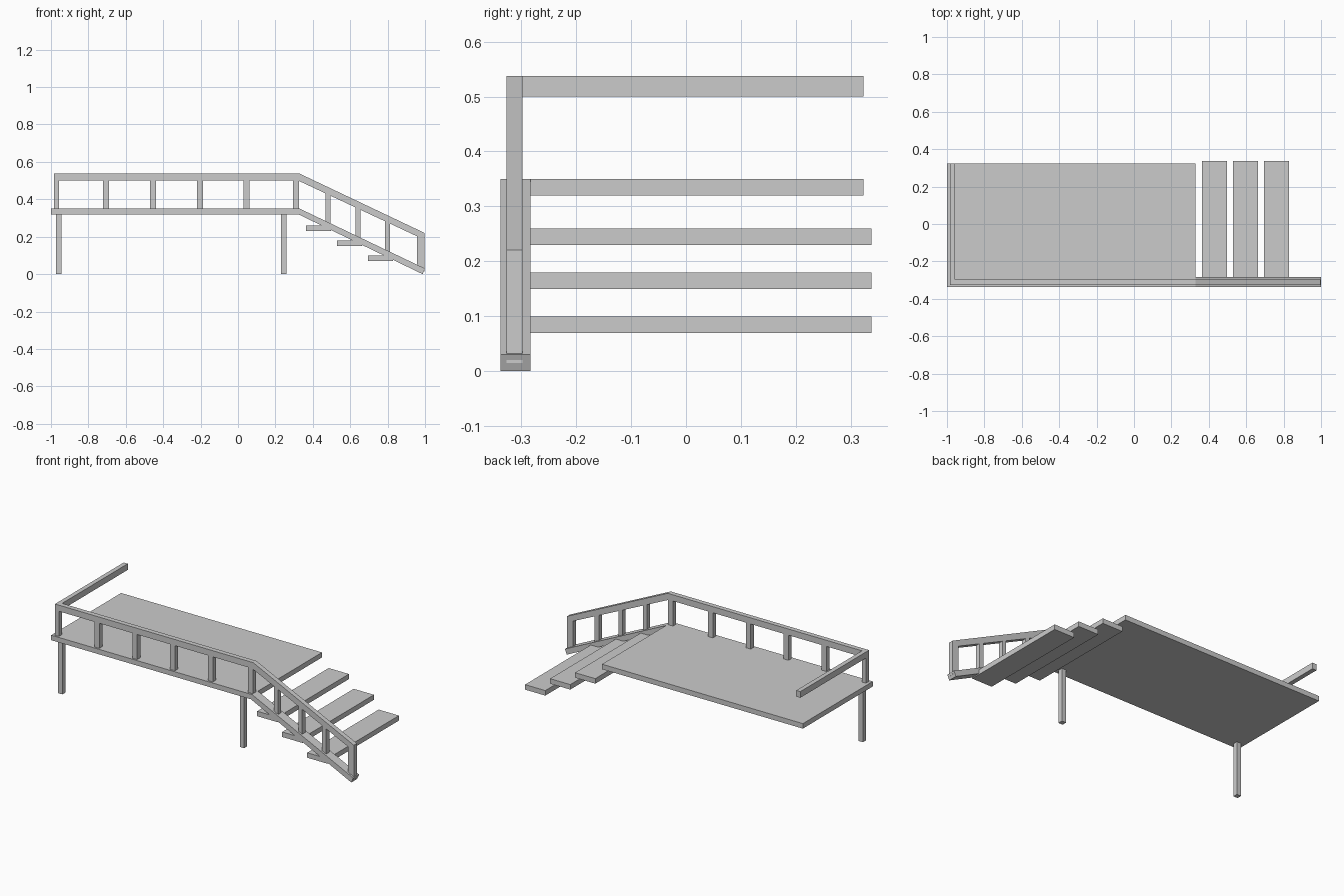
import bpy

if "Cube" in bpy.data.objects:
    bpy.data.objects.remove(bpy.data.objects["Cube"])

RAIL_Y = (-0.327, -0.298)      # depth of handrail and balusters
KNEE, END = 0.33, 0.996        # where the slope starts and stops


def prism(name, pts, y0, y1):
    """Extrude an XZ outline from y0 to y1 (outline clockwise seen from +y)."""
    n = len(pts)
    area = sum(pts[i][0] * pts[(i + 1) % n][1] - pts[(i + 1) % n][0] * pts[i][1] for i in range(n))
    if area < 0:
        pts = pts[::-1]
    verts = [(x, y0, z) for x, z in pts] + [(x, y1, z) for x, z in pts]
    faces = [tuple(range(n)), tuple(range(2 * n - 1, n - 1, -1))]
    faces += [(i, i + n, (i + 1) % n + n, (i + 1) % n) for i in range(n)]
    mesh = bpy.data.meshes.new(name)
    mesh.from_pydata(verts, [], faces)
    obj = bpy.data.objects.new(name, mesh)
    bpy.context.collection.objects.link(obj)
    return obj


def box(name, x0, x1, y0, y1, z0, z1):
    return prism(name, [(x0, z0), (x1, z0), (x1, z1), (x0, z1)], y0, y1)


def slope(x, z_start, z_end):
    return z_start + (z_end - z_start) * (x - KNEE) / (END - KNEE)


# Deck and its two front legs
box("deck", -1.0, KNEE, -0.338, 0.323, 0.32, 0.35)
for i, x in enumerate((-0.959, 0.244)):
    box(f"leg_{i + 1}", x - 0.014, x + 0.014, -0.311, -0.283, 0.0, 0.32)

# Stair stringer and treads
prism("stringer", [(KNEE, 0.35), (1.0, 0.03), (0.987, 0.0), (0.322, 0.32)], -0.338, -0.283)
for i in range(3):
    x, z = 0.364 + i * 0.1655, 0.23 - i * 0.08
    box(f"tread_{i + 1}", x, x + 0.134, -0.338, 0.338, z, z + 0.03)

# Bent front handrail and the side handrail
prism("front_handrail", [(-0.983, 0.5), (0.322, 0.5), (END, 0.184), (END, 0.221),
                         (KNEE, 0.537), (-0.983, 0.537)], *RAIL_Y)
box("side_handrail", -0.983, -0.956, RAIL_Y[1], 0.323, 0.5, 0.537)

# Deck balusters
for i, (x, w) in enumerate([(-0.97, 0.026)] + [(-0.705 + k * 0.2505, 0.032) for k in range(4)]
                           + [(0.311, 0.032)]):
    box(f"deck_post_{i + 1}", x - w / 2, x + w / 2, *RAIL_Y, 0.35, 0.5)

# Stair balusters, cut along the slope at both ends
for i, (a, b) in enumerate([(0.468, 0.495), (0.629, 0.654), (0.786, 0.813), (0.957, END)]):
    lo = [slope(x, 0.333, 0.015) for x in (a, b)]
    hi = [slope(x, 0.51, 0.195) for x in (a, b)]
    prism(f"stair_post_{i + 1}", [(a, lo[0]), (b, lo[1]), (b, hi[1]), (a, hi[0])], *RAIL_Y)
